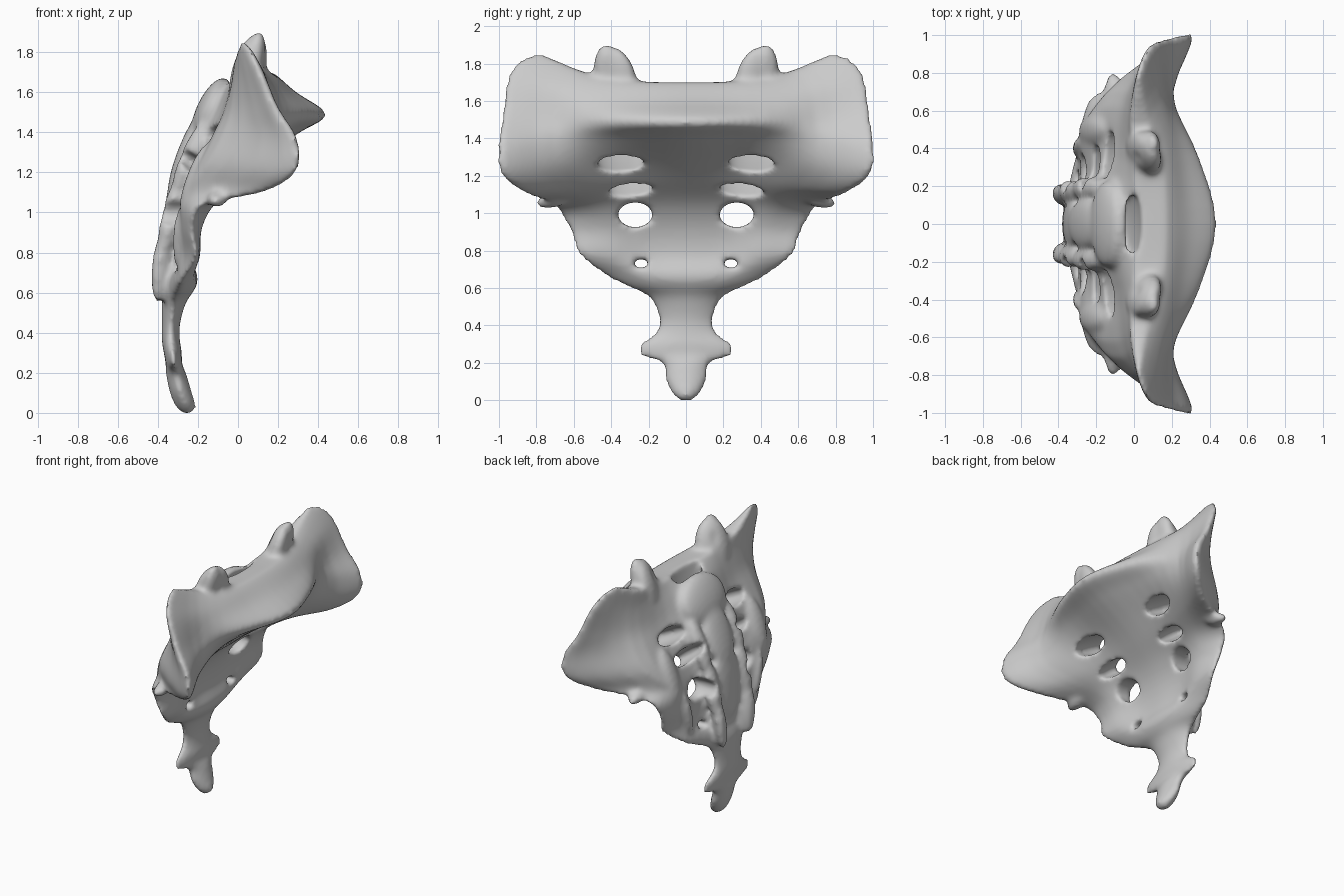
import bpy
import bmesh
import math
from mathutils import Matrix, Vector

if "Cube" in bpy.data.objects:
    bpy.data.objects.remove(bpy.data.objects["Cube"], do_unlink=True)

COLUMNS = (0, 0.35, 0.7, 1, 0.7, 0.35, 0)


def spline(p0, p1, p2, p3, t):
    """Smooth curve from p1 to p2."""
    return 0.5 * (2 * p1 + (p2 - p0) * t + (2 * p0 - 5 * p1 + 4 * p2 - p3) * t * t
                  + (3 * p1 - p0 - 3 * p2 + p3) * t ** 3)


def smooth_path(points, steps, closed):
    n = len(points)
    out = []
    for i in range(n if closed else n - 1):
        ids = [(i + k) % n if closed else min(max(i + k, 0), n - 1) for k in (-1, 0, 1, 2)]
        quad = [points[j] for j in ids]
        out += [spline(*quad, s / steps) for s in range(steps)]
    if not closed:
        out.append(points[-1])
    return out


def section(z_mid, z_edge, width, depths):
    """Mirrored cross-section: front centre, around the left edge, back centre."""
    half = [Vector((x, v * width, z_mid + (z_edge - z_mid) * v ** 3))
            for v, x in zip(COLUMNS, depths)]
    mirrored = [Vector((p.x, -p.y, p.z)) for p in half[-2:0:-1]]
    return smooth_path(half + mirrored, 4, True)


def loft(bm, sections):
    columns = [smooth_path(list(c), 5, False) for c in zip(*sections)]
    rings = [[bm.verts.new(p) for p in ring] for ring in zip(*columns)]
    n = len(rings[0])
    for a, b in zip(rings, rings[1:]):
        for i in range(n):
            j = (i + 1) % n
            bm.faces.new((a[i], a[j], b[j], b[i]))
    # Close both ends with strips that run from front to back
    q = n // 2
    for ring in (rings[0], rings[-1]):
        for i in range(-q // 2, q // 2):
            corners = []
            for k in (i, i + 1, q - i - 1, q - i):
                if ring[k % n] not in corners:
                    corners.append(ring[k % n])
            bm.faces.new(corners)
    bmesh.ops.recalc_face_normals(bm, faces=bm.faces[:])


def pod(bm, a, b, wide, thick):
    """Ellipsoid stretched from a to b."""
    a, b = Vector(a), Vector(b)
    d = b - a
    size = Matrix.Diagonal((wide, thick, d.length / 2, 1))
    turn = d.to_track_quat('Z', 'Y').to_matrix().to_4x4()
    bmesh.ops.create_uvsphere(bm, u_segments=24, v_segments=16, radius=1,
                              matrix=Matrix.Translation((a + b) / 2) @ turn @ size)


def pair(bm, a, b, wide, thick):
    for side in (1, -1):
        pod(bm, (a[0], side * a[1], a[2]), (b[0], side * b[1], b[2]), wide, thick)


def make_object(name, bm):
    mesh = bpy.data.meshes.new(name)
    bm.to_mesh(mesh)
    bm.free()
    obj = bpy.data.objects.new(name, mesh)
    bpy.context.scene.collection.objects.link(obj)
    return obj


# Broad upper body: middle height, edge height, half width, then depths front to back
upper = [
    (1.70, 1.86, .78, .17, .15, .07, .02, -.02, 0, .03),
    (1.67, 1.83, .88, .21, .19, .11, .05, -.02, -.02, -.02),
    (1.60, 1.73, .96, .29, .25, .16, .10, -.02, -.05, -.10),
    (1.49, 1.53, .99, .44, .35, .19, .19, -.04, -.09, -.18),
    (1.40, 1.36, 1.01, .31, .24, .21, .29, -.08, -.13, -.22),
    (1.28, 1.20, .985, .13, .10, .18, .28, -.15, -.18, -.26),
    (1.17, 1.10, .85, -.01, -.01, .06, .12, -.23, -.22, -.30),
    (1.05, 1.04, .71, -.14, -.14, -.11, -.18, -.28, -.26, -.33),
    (.92, .92, .63, -.21, -.21, -.18, -.23, -.29, -.28, -.36),
    (.78, .78, .575, -.23, -.23, -.19, -.21, -.28, -.30, -.37),
]

# Narrow tail: height, half width, front, back
tail = [
    (.67, .44, -.20, -.35), (.61, .32, -.22, -.37), (.55, .20, -.26, -.38),
    (.44, .15, -.29, -.38), (.36, .17, -.29, -.38), (.30, .25, -.28, -.37),
    (.24, .25, -.28, -.36), (.20, .13, -.26, -.36), (.10, .11, -.23, -.34),
    (.03, .07, -.21, -.31), (0, .03, -.23, -.28),
]

sections = [section(r[0], r[1], r[2], r[3:]) for r in upper]
for z, w, front, back in tail:
    mid, half = (front + back) / 2, (front - back) / 2
    sections.append(section(z, z, w, [mid + half * k for k in (1, .9, .6, 0, -.6, -.9, -1)]))

bone = bmesh.new()
loft(bone, sections)

# Upright joint processes on the top
pair(bone, (.0, .35, 1.50), (.10, .40, 1.89), .125, .07)
pair(bone, (.05, .42, 1.62), (.11, .425, 1.905), .075, .05)

# Arch over the canal and the broad ridge along the middle of the back
pod(bone, (-.06, 0, 1.67), (-.21, 0, 1.36), .23, .07)
pod(bone, (-.18, 0, 1.50), (-.34, 0, 1.08), .13, .045)
pod(bone, (-.30, 0, 1.25), (-.36, 0, .72), .13, .04)

# Paired ridges beside it, ending in two small horns
pair(bone, (-.16, .19, 1.46), (-.32, .19, 1.08), .06, .05)
pair(bone, (-.29, .18, 1.18), (-.38, .17, .76), .06, .05)
pair(bone, (-.36, .17, .92), (-.40, .14, .55), .06, .045)

# Outer ridge and corner knobs
pair(bone, (-.15, .50, 1.34), (-.28, .48, .98), .08, .045)
pair(bone, (-.26, .44, 1.05), (-.28, .36, .70), .06, .04)
pair(bone, (-.10, .62, 1.09), (-.11, .80, 1.05), .05, .04)

# Tunnels through the bone, the central canal and the joint hollows
holes = bmesh.new()
pair(holes, (.28, .34, 1.165), (-.33, .37, 1.485), .135, .06)
pair(holes, (.10, .31, 1.0), (-.38, .28, 1.36), .125, .05)
pair(holes, (.05, .28, .99), (-.60, .26, 1.0), .095, .07)
pair(holes, (0, .24, .73), (-.55, .24, .73), .045, .024)
pod(holes, (.04, 0, 1.82), (-.07, 0, 1.42), .17, .035)
pair(holes, (-.05, .32, 1.70), (.0, .35, 2.0), .09, .07)

sacrum = make_object("sacrum", bone)
cutter = make_object("hole_cutter", holes)
cutter.hide_render = True


def add_remesh(name):
    mod = sacrum.modifiers.new(name, 'REMESH')
    mod.mode = 'VOXEL'
    mod.voxel_size = 0.015


# Fuse the parts, cut the holes, then soften every join
add_remesh("fuse")
cut = sacrum.modifiers.new("cut", 'BOOLEAN')
cut.operation = 'DIFFERENCE'
cut.solver = 'EXACT'
cut.object = cutter
add_remesh("blend")
soft = sacrum.modifiers.new("soften", 'SMOOTH')
soft.factor = 0.5
soft.iterations = 8

bpy.ops.object.select_all(action='DESELECT')
sacrum.select_set(True)
bpy.context.view_layer.objects.active = sacrum
for mod_name in [m.name for m in sacrum.modifiers]:
    bpy.ops.object.modifier_apply(modifier=mod_name)
bpy.data.objects.remove(cutter, do_unlink=True)

# One plain bone colour
grey = bpy.data.materials.new("bone_grey")
grey.use_nodes = True
colour = (0.6, 0.6, 0.6, 1)
grey.diffuse_color = colour
grey.node_tree.nodes["Principled BSDF"].inputs["Base Color"].default_value = colour
sacrum.data.materials.clear()
sacrum.data.materials.append(grey)
bpy.ops.object.shade_smooth_by_angle(angle=math.radians(60))
